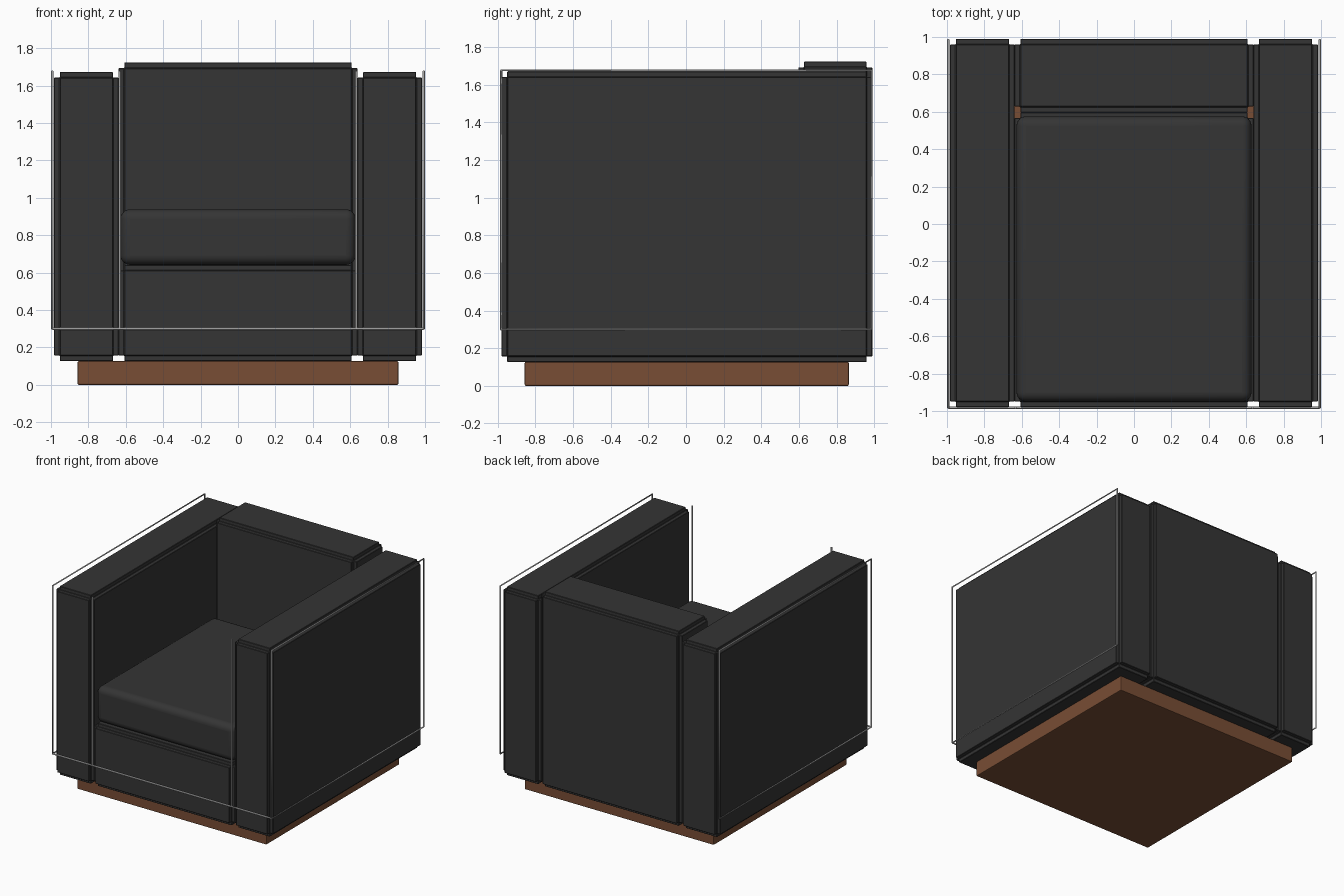
import bpy, bmesh
from mathutils import Vector

if "Cube" in bpy.data.objects:
    bpy.data.objects.remove(bpy.data.objects["Cube"])


def material(name, rgb):
    m = bpy.data.materials.new(name)
    m.diffuse_color = (*rgb, 1)
    m.use_nodes = True
    m.node_tree.nodes["Principled BSDF"].inputs["Base Color"].default_value = m.diffuse_color
    return m


LEATHER = material("dark_leather", (0.035, 0.035, 0.035))
WOOD = material("brown_wood", (0.19, 0.075, 0.035))


def box(name, lo, hi, mat, bevel, segments, step=0.0):
    """Bevelled box; a step raises each side as a panel, leaving notched edges."""
    lo, hi = Vector(lo), Vector(hi)
    size = hi - lo - Vector((step, step, step)) * 2
    bm = bmesh.new()
    bmesh.ops.create_cube(bm, size=1)
    bmesh.ops.scale(bm, vec=size, verts=bm.verts)
    bmesh.ops.translate(bm, vec=(lo + hi) / 2, verts=bm.verts)
    if step:
        panels = bmesh.ops.extrude_discrete_faces(bm, faces=bm.faces[:])["faces"]
        # Remember normals first, each panel has its own vertices
        for f, n in [(f, f.normal.copy()) for f in panels]:
            bmesh.ops.translate(bm, vec=n * step, verts=f.verts[:])
        bmesh.ops.recalc_face_normals(bm, faces=bm.faces[:])
    mesh = bpy.data.meshes.new(name)
    bm.to_mesh(mesh)
    bm.free()
    mesh.materials.append(mat)
    ob = bpy.data.objects.new(name, mesh)
    bpy.context.collection.objects.link(ob)
    mod = ob.modifiers.new("Bevel", "BEVEL")
    mod.width, mod.segments = bevel, segments
    bpy.ops.object.select_all(action="DESELECT")
    bpy.context.view_layer.objects.active = ob
    ob.select_set(True)
    if segments > 2:
        bpy.ops.object.shade_smooth_by_angle()
    return ob


def rod(name, points, closed=False):
    """Thin metal rod along straight segments."""
    cu = bpy.data.curves.new(name, "CURVE")
    cu.dimensions = "3D"
    cu.bevel_depth, cu.bevel_resolution = 0.006, 2
    cu.use_fill_caps = True
    sp = cu.splines.new("POLY")
    sp.points.add(len(points) - 1)
    for p, co in zip(sp.points, points):
        p.co = (*co, 1)
    sp.use_cyclic_u = closed
    bpy.context.collection.objects.link(bpy.data.objects.new(name, cu))


# Plinth
box("plinth", (-0.857, -0.857, 0), (0.857, 0.865, 0.127), WOOD, 0.006, 2)

# Upholstered body with notched seams
S = 0.03
box("arm_left", (-0.983, -0.98, 0.127), (-0.638, 0.99, 1.672), LEATHER, 0.003, 1, S)
box("arm_right", (0.638, -0.98, 0.127), (0.983, 0.99, 1.672), LEATHER, 0.003, 1, S)
box("backrest", (-0.638, 0.597, 0.127), (0.638, 0.99, 1.723), LEATHER, 0.003, 1, S)
box("seat_base", (-0.638, -0.98, 0.127), (0.638, 0.597, 0.642), LEATHER, 0.003, 1, S)

# Seat cushion
box("seat_cushion", (-0.628, -0.95, 0.642), (0.628, 0.575, 0.938), LEATHER, 0.05, 6)

# Metal trim: side loops, front rail and inner front uprights
X, Y0, Y1, Z0, Z1 = 0.993, -0.982, 0.985, 0.3, 1.677
for side, s in (("left", -1), ("right", 1)):
    rod(f"side_trim_{side}", [(s * X, Y0, Z0), (s * X, Y1, Z0),
                              (s * X, Y1, Z1), (s * X, Y0, Z1)], True)
    rod(f"front_upright_{side}", [(s * 0.632, Y0, Z0), (s * 0.632, Y0, Z1)])
rod("front_rail", [(-X, Y0, Z0), (X, Y0, Z0)])
